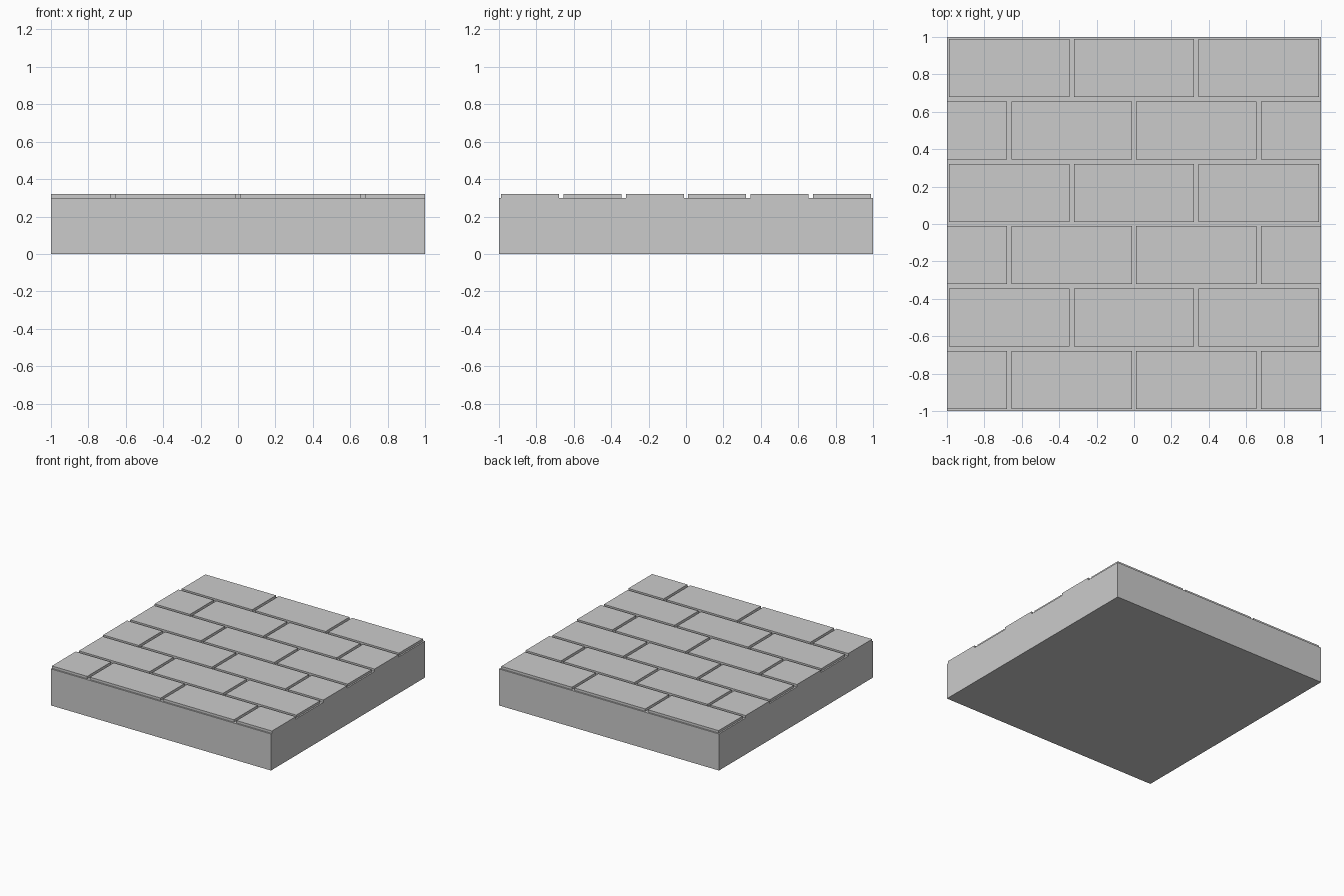
import bpy

if "Cube" in bpy.data.objects:
    bpy.data.objects.remove(bpy.data.objects["Cube"])

BASE_H, TOP = 0.30, 0.32
PITCH_X, PITCH_Y, GAP = 2 / 3, 1 / 3, 0.024


def box(name, x0, x1, y0, y1, z0, z1):
    verts = [(x, y, z) for z in (z0, z1)
             for x, y in ((x0, y0), (x1, y0), (x1, y1), (x0, y1))]
    faces = [(3, 2, 1, 0), (4, 5, 6, 7)]
    faces += [(i, (i + 1) % 4, (i + 1) % 4 + 4, i + 4) for i in range(4)]
    mesh = bpy.data.meshes.new(name)
    mesh.from_pydata(verts, [], faces)
    obj = bpy.data.objects.new(name, mesh)
    bpy.context.collection.objects.link(obj)
    return obj


# Floor slab, whose top shows as the mortar
box("floor_slab", -1, 1, -1, 1, 0, BASE_H)

# Running-bond pavers; alternate rows shift half a paver and are cut at the edges
for row in range(6):
    y0 = -1 + row * PITCH_Y + GAP / 2
    y1 = y0 + PITCH_Y - GAP
    shift = PITCH_X / 2 if row % 2 == 0 else 0
    for col in range(4 if shift else 3):
        x0 = -1 + col * PITCH_X - shift + GAP / 2
        x1 = x0 + PITCH_X - GAP
        box(f"paver_{row}_{col}", max(x0, -1), min(x1, 1), y0, y1, BASE_H, TOP)
